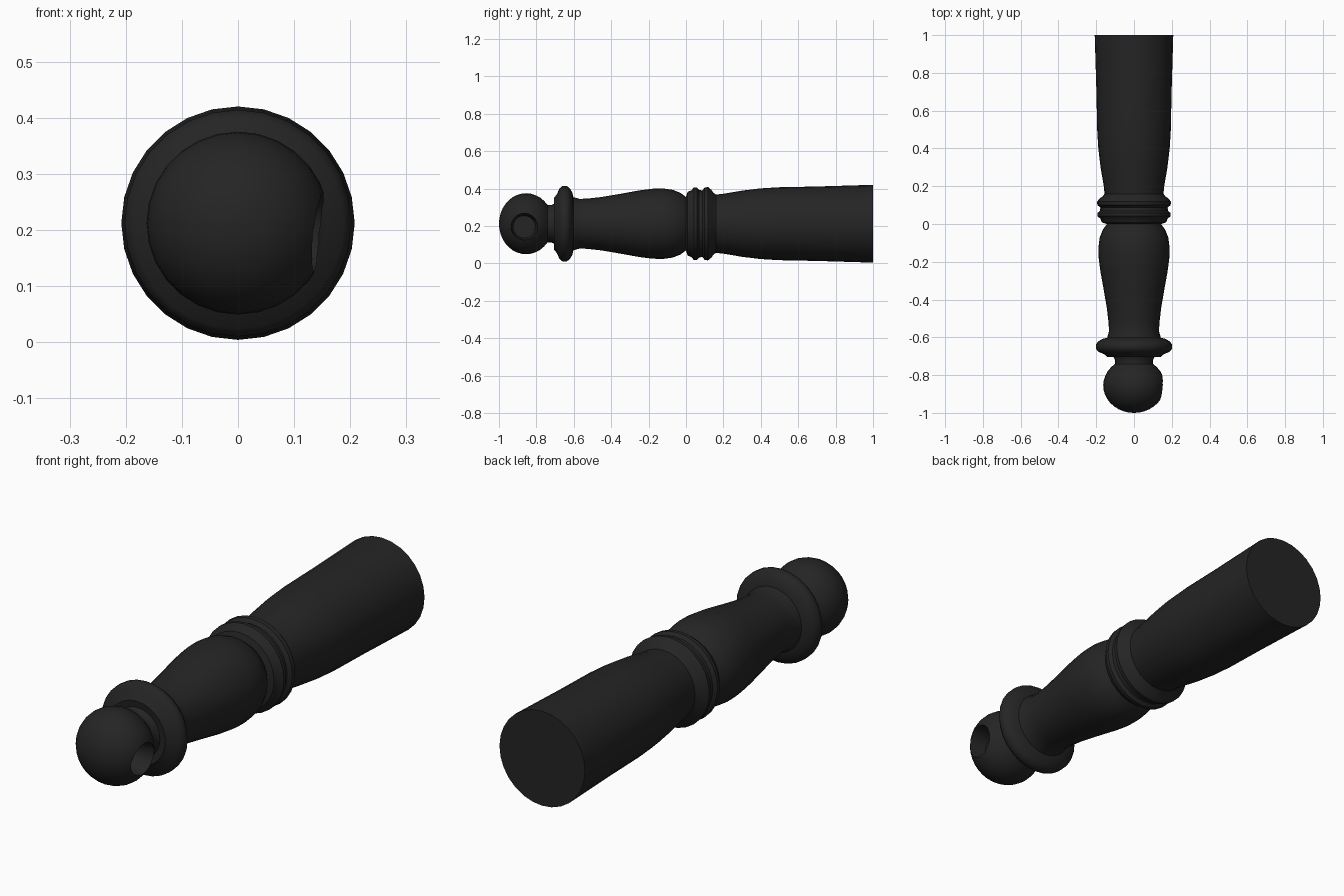
import bpy, bmesh
from math import sin, cos, pi, radians
from mathutils import Matrix

if "Cube" in bpy.data.objects:
    bpy.data.objects.remove(bpy.data.objects["Cube"])

AXIS_Z = 0.212
SIDES = 28

black = bpy.data.materials.new("matte black")
black.use_nodes = True
black.diffuse_color = (0.018, 0.018, 0.018, 1)
bsdf = black.node_tree.nodes["Principled BSDF"]
bsdf.inputs["Base Color"].default_value = black.diffuse_color
bsdf.inputs["Roughness"].default_value = 0.8


def finish(bm, name):
    bmesh.ops.recalc_face_normals(bm, faces=bm.faces)
    mesh = bpy.data.meshes.new(name)
    bm.to_mesh(mesh)
    bm.free()
    mesh.materials.append(black)
    obj = bpy.data.objects.new(name, mesh)
    bpy.context.collection.objects.link(obj)
    return obj


def lathe(name, profile, cap_end=False):
    """Turn a list of (y, radius) points around the long axis."""
    bm = bmesh.new()
    rings = []
    for y, r in profile:
        if r == 0:
            rings.append([bm.verts.new((0, y, AXIS_Z))] * SIDES)
        else:
            rings.append([bm.verts.new((r * cos(2 * pi * i / SIDES), y,
                                        AXIS_Z + r * sin(2 * pi * i / SIDES)))
                          for i in range(SIDES)])
    for a, b in zip(rings, rings[1:]):
        for i in range(SIDES):
            j = (i + 1) % SIDES
            corners = dict.fromkeys((a[i], a[j], b[j], b[i]))
            bm.faces.new(list(corners))
    if cap_end:
        bm.faces.new(rings[-1])
    return finish(bm, name)


def smooth(obj):
    bpy.ops.object.select_all(action='DESELECT')
    obj.select_set(True)
    bpy.context.view_layer.objects.active = obj
    bpy.ops.object.shade_smooth_by_angle(angle=radians(40))


# Ball knob with its short neck
ball = [(-0.855 - 0.145 * cos(t), 0.163 * sin(t))
        for t in (radians(142) * k / 14 for k in range(1, 15))]
knob = lathe("knob", [(-1, 0)] + ball + [(-0.72, 0.1), (-0.7, 0.11)], True)

# Blind socket in the left side of the knob
bm = bmesh.new()
bmesh.ops.create_cone(bm, cap_ends=True, segments=20, radius1=0.06, radius2=0.08,
                      depth=0.14,
                      matrix=Matrix.Translation((0.13, -0.865, 0.195))
                      @ Matrix.Rotation(pi / 2, 4, 'Y'))
cutter = finish(bm, "socket_cutter")
cutter.hide_render = True
cut = knob.modifiers.new("socket", 'BOOLEAN')
cut.operation = 'DIFFERENCE'
cut.solver = 'EXACT'
cut.object = cutter
bpy.context.view_layer.objects.active = knob
bpy.ops.object.modifier_apply(modifier=cut.name)
bpy.data.objects.remove(cutter)

# Flared collar behind the knob
collar = lathe("collar", [
    (-0.7, 0.11), (-0.705, 0.14), (-0.69, 0.157), (-0.677, 0.188), (-0.66, 0.202),
    (-0.638, 0.202), (-0.622, 0.19), (-0.608, 0.167), (-0.602, 0.142)])

# Swelling grip
grip = lathe("grip", [
    (-0.602, 0.142), (-0.57, 0.133), (-0.53, 0.134), (-0.45, 0.143), (-0.35, 0.16),
    (-0.25, 0.178), (-0.18, 0.187), (-0.12, 0.188), (-0.07, 0.181),
    (-0.03, 0.165), (0, 0.143)])

# Double bead in the middle
beads = lathe("middle_beads", [
    (0, 0.143), (0.008, 0.17), (0.028, 0.178), (0.042, 0.194), (0.058, 0.194),
    (0.07, 0.18), (0.088, 0.178), (0.1, 0.194), (0.118, 0.196), (0.135, 0.182),
    (0.147, 0.165), (0.16, 0.156)])

# Long tapered shaft with a flat end
shaft = lathe("shaft", [
    (0.16, 0.156), (0.2, 0.16), (0.3, 0.177), (0.4, 0.189), (0.5, 0.195),
    (0.7, 0.199), (1, 0.208)], True)

for part in (knob, collar, grip, beads, shaft):
    smooth(part)
